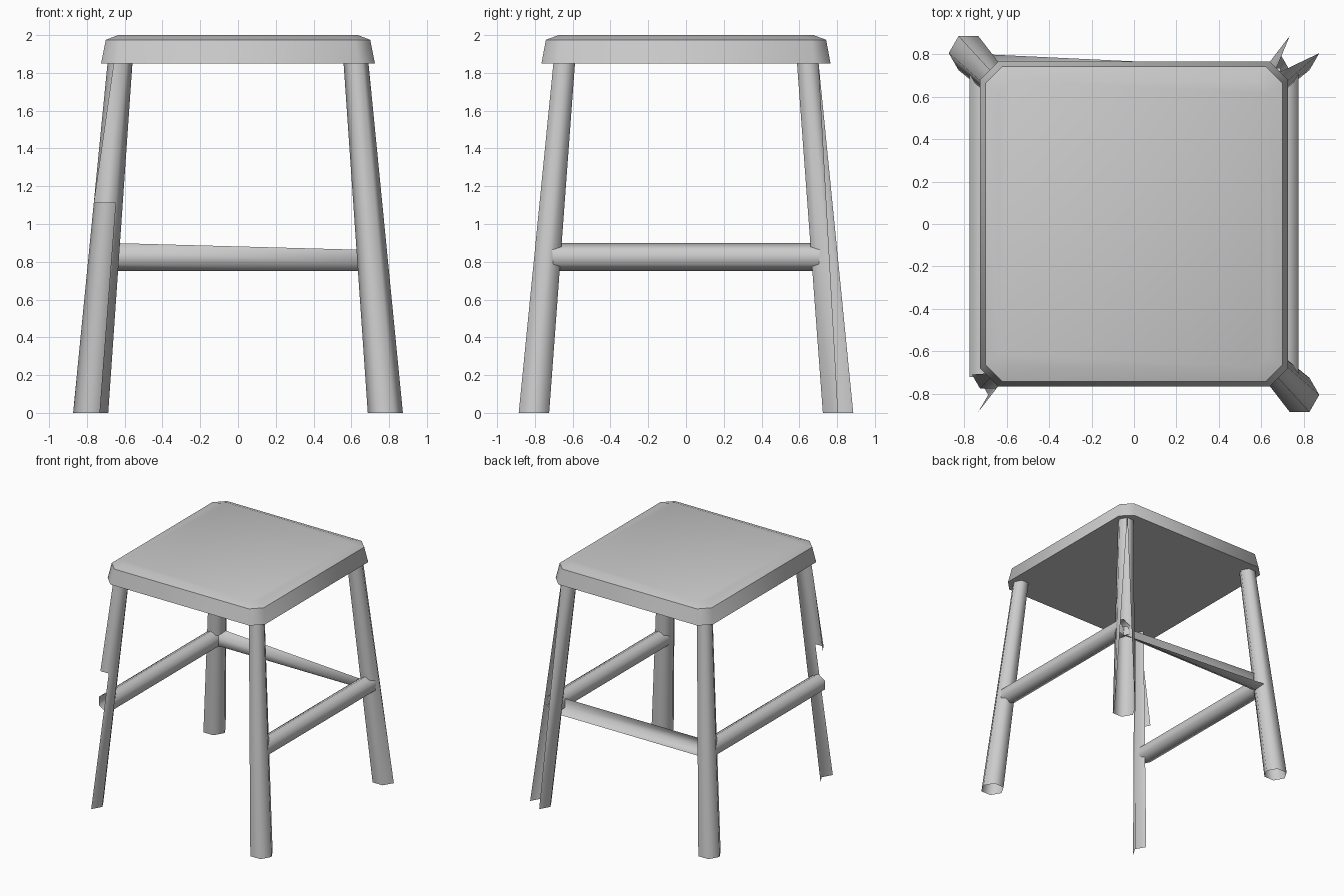
import bpy, bmesh, math
from mathutils import Vector

if "Cube" in bpy.data.objects:
    bpy.data.objects.remove(bpy.data.objects["Cube"])

X, Y, Z = Vector((1, 0, 0)), Vector((0, 1, 0)), Vector((0, 0, 1))


def finish(name, bm, angle):
    mesh = bpy.data.meshes.new(name)
    bm.to_mesh(mesh)
    bm.free()
    ob = bpy.data.objects.new(name, mesh)
    bpy.context.collection.objects.link(ob)
    bpy.ops.object.select_all(action='DESELECT')
    ob.select_set(True)
    bpy.context.view_layer.objects.active = ob
    bpy.ops.object.shade_smooth_by_angle(angle=math.radians(angle))
    return ob


def hex_bar(name, stations, u, v, quads=None, tris=()):
    """Open six-sided bar through (centre, radius) stations.
    quads: (segment, side) pairs kept; tris: triples of (station, corner)."""
    bm = bmesh.new()
    rings = []
    for c, r in stations:
        rings.append([bm.verts.new(Vector(c) + r * (math.cos(math.pi * i / 3) * u
                                                    + math.sin(math.pi * i / 3) * v))
                      for i in range(6)])
    if quads is None:
        quads = [(k, i) for k in range(len(stations) - 1) for i in range(6)]
    for k, i in quads:
        j = (i + 1) % 6
        bm.faces.new((rings[k][i], rings[k][j], rings[k + 1][j], rings[k + 1][i]))
    for t in tris:
        bm.faces.new([rings[k][i] for k, i in t])
    loose = [w for w in bm.verts if not w.link_faces]
    bmesh.ops.delete(bm, geom=loose, context='VERTS')
    return finish(name, bm, 65)


def leg_at(sx, sy, z):
    t = z / 1.85
    return ((sx * (0.78 - 0.155 * t), sy * (0.805 - 0.16 * t), z), 0.093 - 0.027 * t)


# Seat: stacked rectangles with clipped corners
bm = bmesh.new()
rings = []
for hx, hy, c, z in ((0.725, 0.765, 0.085, 1.85), (0.70, 0.742, 0.08, 1.975),
                     (0.635, 0.675, 0.06, 2.0)):
    pts = [(hx, c - hy), (hx, hy - c), (hx - c, hy), (c - hx, hy),
           (-hx, hy - c), (-hx, c - hy), (c - hx, -hy), (hx - c, -hy)]
    rings.append([bm.verts.new((x, y, z)) for x, y in pts])
for a, b in zip(rings, rings[1:]):
    for i in range(8):
        j = (i + 1) % 8
        bm.faces.new((a[i], a[j], b[j], b[i]))
bm.faces.new(rings[0][::-1])
bm.faces.new(rings[-1])
finish("seat", bm, 50)

# Whole legs
for name, sx, sy in (("front_right_leg", 1, -1), ("back_left_leg", -1, 1)):
    hex_bar(name, [leg_at(sx, sy, 0), leg_at(sx, sy, 1.85)], X, Y)

# Front left leg: outer sides broken away
hex_bar("front_left_leg", [leg_at(-1, -1, z) for z in (0, 1.11, 1.85)], X, Y,
        [(0, 5), (0, 0), (1, 5), (1, 0), (1, 4)],
        [((1, 3), (1, 4), (2, 4))])

# Back right leg: outer edge split open towards the foot
hex_bar("back_right_leg", [leg_at(1, 1, 0), leg_at(1, 1, 1.85)], X, Y,
        [(0, i) for i in (2, 3, 4, 5)],
        [((0, 0), (1, 1), (1, 0)), ((0, 2), (1, 2), (1, 1))])

# Side stretchers
for name, s in (("left_stretcher", -1), ("right_stretcher", 1)):
    hex_bar(name, [((s * 0.711, -0.72, 0.825), 0.075), ((s * 0.711, 0.72, 0.825), 0.075)], Z, X)

# Back stretcher: outer side broken away towards the right
hex_bar("back_stretcher", [((-0.69, 0.734, 0.825), 0.075), ((0.69, 0.734, 0.825), 0.075)], Z, -Y,
        [(0, 1), (0, 2)],
        [((0, 0), (0, 1), (1, 1)), ((0, 3), (0, 4), (1, 3))])
